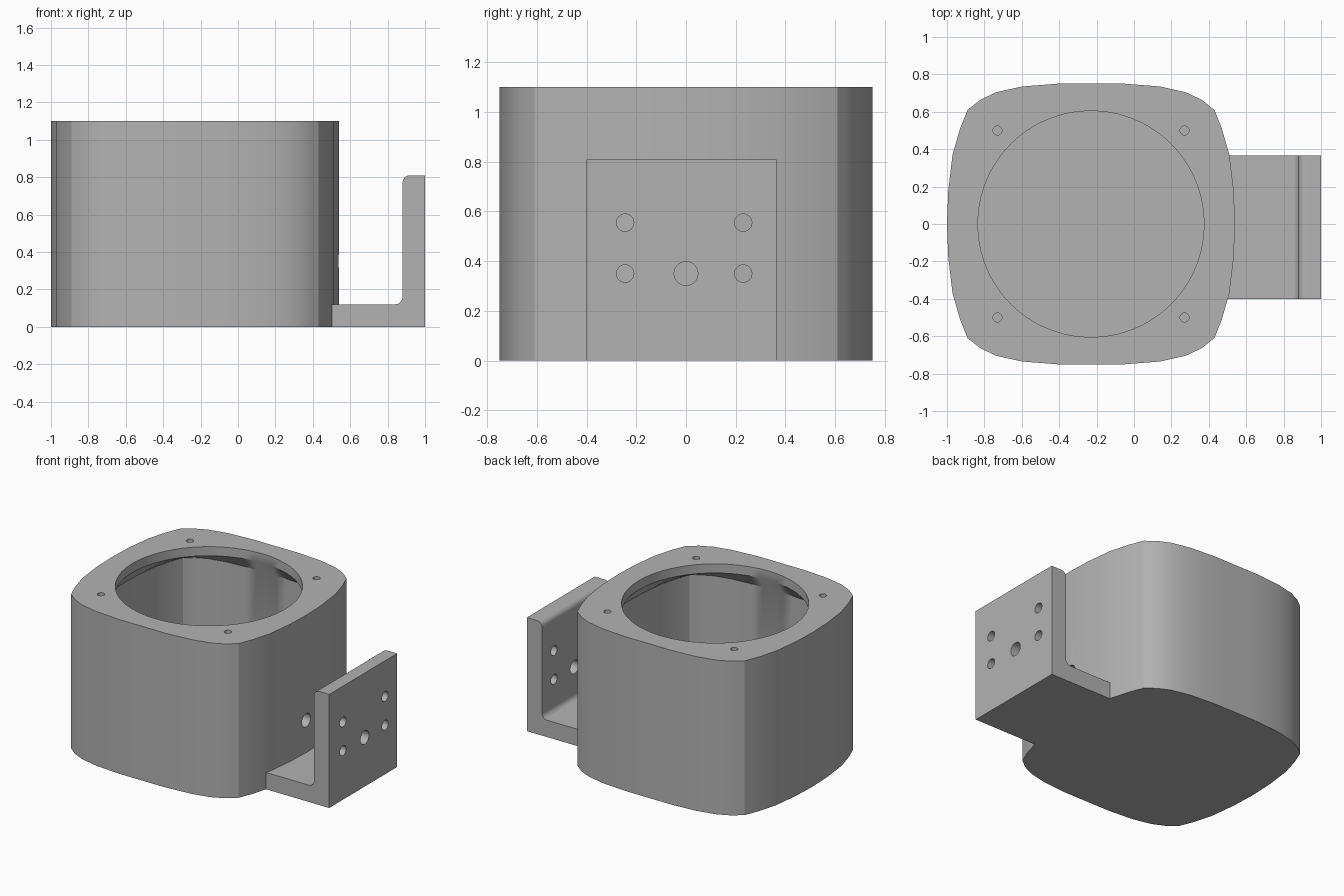
import bpy, bmesh, math
from mathutils import Matrix, Vector

if "Cube" in bpy.data.objects:
    bpy.data.objects.remove(bpy.data.objects["Cube"])

CX = -0.23  # housing centre in x

grey = bpy.data.materials.new("mid grey")
grey.diffuse_color = (0.45, 0.45, 0.45, 1)
grey.use_nodes = True
grey.node_tree.nodes["Principled BSDF"].inputs["Base Color"].default_value = grey.diffuse_color


def finish(bm, name):
    bmesh.ops.recalc_face_normals(bm, faces=bm.faces)
    mesh = bpy.data.meshes.new(name)
    bm.to_mesh(mesh)
    bm.free()
    mesh.materials.append(grey)
    obj = bpy.data.objects.new(name, mesh)
    bpy.context.collection.objects.link(obj)
    return obj


def drill(obj, holes):
    """Cut cylinders given as (centre, radius, depth, axis)."""
    bm = bmesh.new()
    for centre, radius, depth, axis in holes:
        rot = Vector((0, 0, 1)).rotation_difference(Vector(axis)).to_matrix().to_4x4()
        bmesh.ops.create_cone(bm, cap_ends=True, segments=24, radius1=radius,
                              radius2=radius, depth=depth,
                              matrix=Matrix.Translation(centre) @ rot)
    cutter = finish(bm, "hole_cutter")
    cutter.hide_render = True
    mod = obj.modifiers.new("holes", 'BOOLEAN')
    mod.operation = 'DIFFERENCE'
    mod.solver = 'EXACT'
    mod.object = cutter
    bpy.context.view_layer.objects.active = obj
    bpy.ops.object.modifier_apply(modifier=mod.name)
    bpy.data.objects.remove(cutter)


def smooth(obj):
    bpy.ops.object.select_all(action='DESELECT')
    obj.select_set(True)
    bpy.context.view_layer.objects.active = obj
    bpy.ops.object.shade_smooth_by_angle(angle=math.radians(30))


# Housing outline: one quadrant, mirrored into a closed loop
quarter = [(0.77, 0), (0.763, 0.18), (0.74, 0.37), (0.70, 0.51), (0.66, 0.61),
           (0.59, 0.665), (0.505, 0.705), (0.37, 0.735), (0.18, 0.75), (0, 0.75)]
half = quarter + [(-x, y) for x, y in quarter[-2::-1]]
corners = half + [(x, -y) for x, y in half[-2:0:-1]]
outline = []
for i, (x, y) in enumerate(corners):
    nx, ny = corners[(i + 1) % len(corners)]
    outline += [(x, y), ((x + nx) / 2, (y + ny) / 2)]
inner = [(x * 0.87, y * 0.87) for x, y in outline]
mouth = [(0.605 * x / math.hypot(x, y), 0.605 * y / math.hypot(x, y)) for x, y in outline]

# Housing: outer wall, top rim, round mouth, flared roof, cavity and floor
bm = bmesh.new()
rings = []
for loop, z in [(outline, 0), (outline, 1.10), (mouth, 1.10), (mouth, 1.035),
                (inner, 0.945), (inner, 0.06)]:
    rings.append([bm.verts.new((CX + x, y, z)) for x, y in loop])
for a, b in zip(rings, rings[1:]):
    for i in range(len(a)):
        j = (i + 1) % len(a)
        bm.faces.new((a[i], a[j], b[j], b[i]))
bm.faces.new(rings[0])
bm.faces.new(rings[-1])
housing = finish(bm, "housing")

# Rim screw holes and the cable hole in the side wall
drill(housing, [((CX + sx * 0.5, sy * 0.5, 1.10), 0.024, 0.2, (0, 0, 1))
                for sx in (-1, 1) for sy in (-1, 1)]
      + [((0.5, 0, 0.35), 0.048, 0.3, (1, 0, 0))])
smooth(housing)


def arc(cx, cz, r, start, end, n=6):
    return [(cx + r * math.cos(math.radians(start + (end - start) * k / n)),
             cz + r * math.sin(math.radians(start + (end - start) * k / n)))
            for k in range(n + 1)]


# L-shaped bracket: side profile extruded along y
profile = ([(0.50, 0), (1.0, 0), (1.0, 0.81)]
           + arc(0.92, 0.77, 0.04, 90, 180)
           + arc(0.84, 0.16, 0.04, 0, -90)
           + [(0.50, 0.12)])
bm = bmesh.new()
face = bm.faces.new([bm.verts.new((x, -0.40, z)) for x, z in profile])
ext = bmesh.ops.extrude_face_region(bm, geom=[face])
bmesh.ops.translate(bm, vec=(0, 0.765, 0),
                    verts=[v for v in ext["geom"] if isinstance(v, bmesh.types.BMVert)])
bracket = finish(bm, "mounting_bracket")

# Bracket bolt holes and centre cable hole
drill(bracket, [((0.94, y, z), 0.035, 0.3, (1, 0, 0))
                for y in (-0.245, 0.23) for z in (0.35, 0.555)]
      + [((0.94, 0, 0.35), 0.048, 0.3, (1, 0, 0))])
smooth(bracket)
